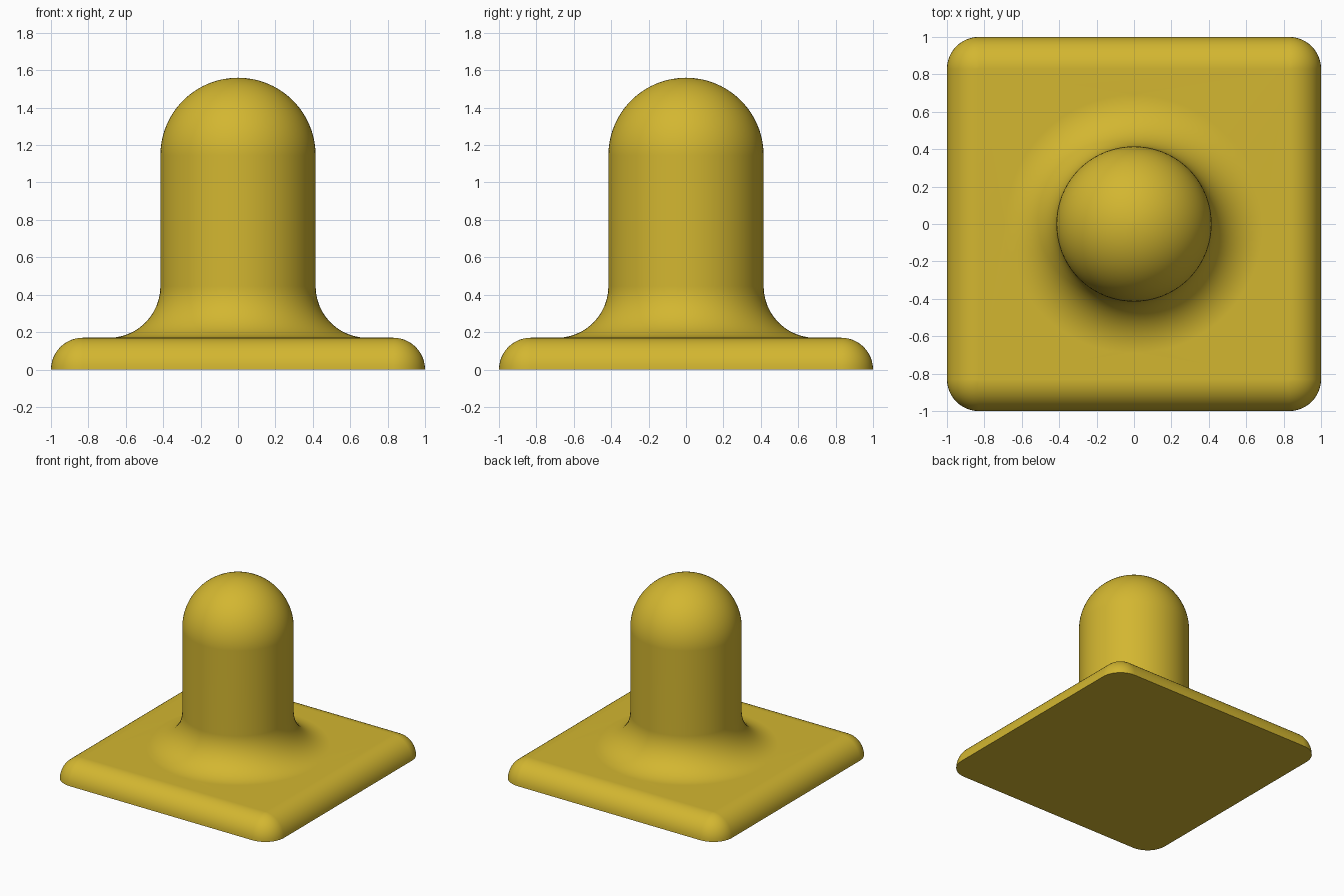
import bpy, bmesh, math
from math import sin, cos, pi

if "Cube" in bpy.data.objects:
    bpy.data.objects.remove(bpy.data.objects["Cube"])

R_EDGE, R_POST, R_FILLET, TOP = 0.17, 0.415, 0.275, 1.56
SEG, ARC = 96, 12

bm = bmesh.new()

def add_ring(points):
    return [bm.verts.new(p) for p in points]

def bridge(a, b):
    n = len(a)
    for i in range(n):
        j = (i + 1) % n
        bm.faces.new((a[i], a[j], b[j], b[i]))

def plate_ring(t):
    """Rounded-square outline of the plate at edge-rounding angle t."""
    c, r, pts = 1 - R_EDGE, R_EDGE * cos(t), []
    for q, (sx, sy) in enumerate(((1, 1), (-1, 1), (-1, -1), (1, -1))):
        for k in range(ARC + 1):
            a = q * pi / 2 + k / ARC * pi / 2
            pts.append((sx * c + r * cos(a), sy * c + r * sin(a), R_EDGE * sin(t)))
    return pts

# Plate: flat underside and quarter-round rim
rings = [add_ring(plate_ring(i / ARC * pi / 2)) for i in range(ARC + 1)]
bm.faces.new(list(reversed(rings[0])))
for a, b in zip(rings, rings[1:]):
    bridge(a, b)
bmesh.ops.remove_doubles(bm, verts=rings[-1], dist=1e-5)
rim = [e for e in bm.edges if e.is_boundary]

# Post profile: concave fillet, straight shaft, round dome
profile = []
for i in range(ARC + 1):
    a = i / ARC * pi / 2
    profile.append((R_POST + R_FILLET * (1 - sin(a)), R_EDGE + R_FILLET * (1 - cos(a))))
for i in range(2 * ARC):
    a = i / (2 * ARC) * pi / 2
    profile.append((R_POST * cos(a), TOP - R_POST + R_POST * sin(a)))
post = [add_ring([(r * cos(2 * pi * s / SEG), r * sin(2 * pi * s / SEG), z)
                  for s in range(SEG)]) for r, z in profile]
for a, b in zip(post, post[1:]):
    bridge(a, b)
tip = bm.verts.new((0, 0, TOP))
for i in range(SEG):
    bm.faces.new((post[-1][i], post[-1][(i + 1) % SEG], tip))

# Flat top of the plate around the foot of the post
foot = [e for e in bm.edges if e.is_boundary and e not in rim]
bmesh.ops.triangle_fill(bm, use_beauty=True, use_dissolve=False,
                        edges=rim + foot, normal=(0, 0, 1))
bmesh.ops.recalc_face_normals(bm, faces=bm.faces)

mesh = bpy.data.meshes.new("post_on_plate")
bm.to_mesh(mesh)
bm.free()
obj = bpy.data.objects.new("post_on_plate", mesh)
bpy.context.collection.objects.link(obj)

# Mustard yellow finish
mat = bpy.data.materials.new("mustard_yellow")
mat.diffuse_color = (0.65, 0.47, 0.03, 1)
mat.use_nodes = True
mat.node_tree.nodes["Principled BSDF"].inputs["Base Color"].default_value = mat.diffuse_color
mesh.materials.append(mat)

# Smooth shading, crisp bottom edge
bpy.context.view_layer.objects.active = obj
obj.select_set(True)
bpy.ops.object.shade_smooth_by_angle(angle=math.radians(30))
weighted = obj.modifiers.new("even_normals", 'WEIGHTED_NORMAL')
weighted.keep_sharp = True
